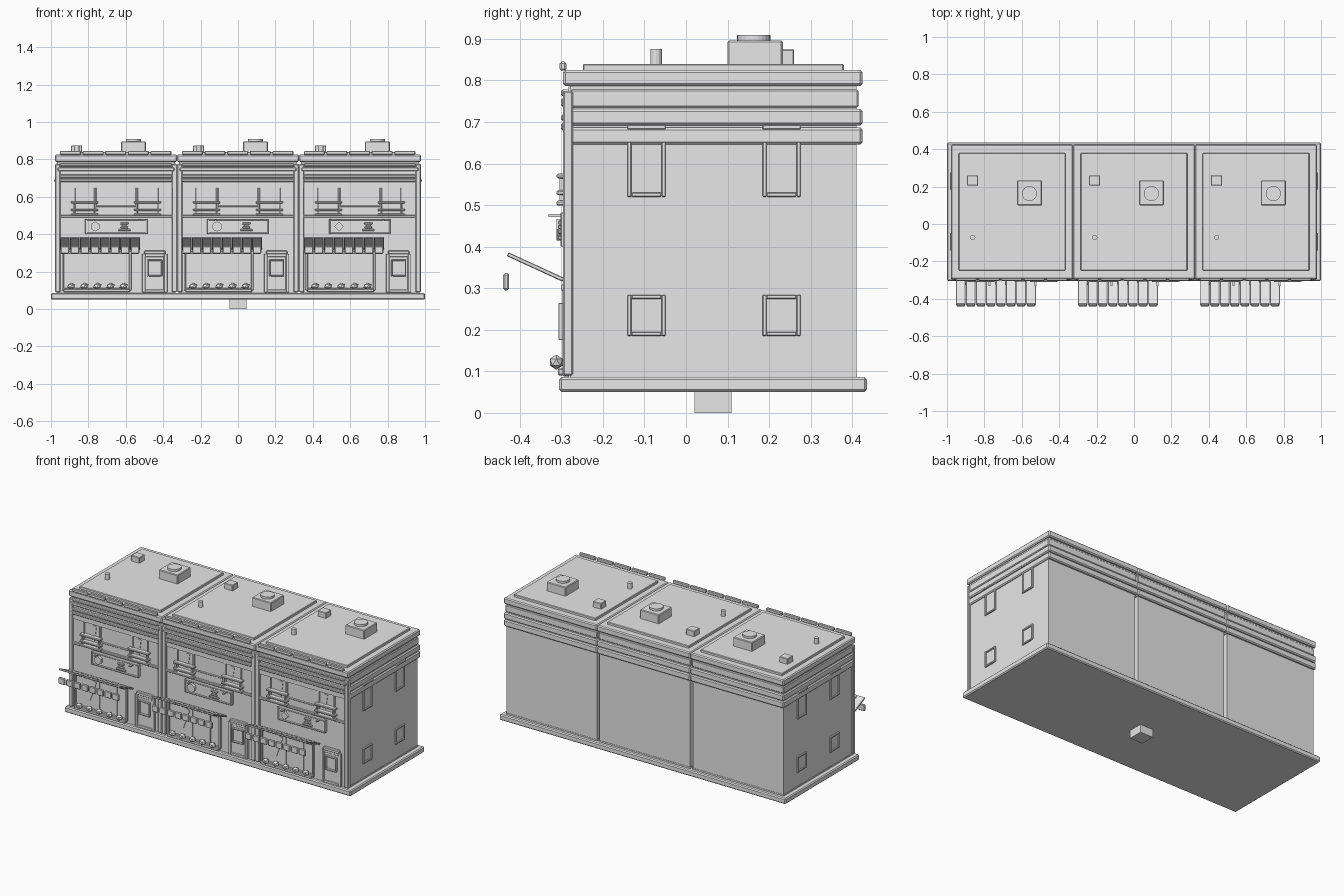
import bpy, bmesh, math
from mathutils import Matrix, Vector

grey = bpy.data.materials.new("plain_grey")
grey.diffuse_color = (0.8, 0.8, 0.8, 1)


def finish(name, bm):
    me = bpy.data.meshes.new(name)
    bm.to_mesh(me)
    bm.free()
    me.materials.append(grey)
    ob = bpy.data.objects.new(name, me)
    bpy.context.collection.objects.link(ob)
    return ob


def box(name, x, y, z, bevel=0.0, tilt=(0, 0, 0)):
    """Box from (min, max) ranges, optionally chamfered and tilted about its centre."""
    bm = bmesh.new()
    bmesh.ops.create_cube(bm, size=1)
    size = [r[1] - r[0] for r in (x, y, z)]
    mid = Vector([(r[0] + r[1]) / 2 for r in (x, y, z)])
    bmesh.ops.scale(bm, vec=size, verts=bm.verts)
    if bevel:
        bmesh.ops.bevel(bm, geom=bm.edges[:], offset=bevel, segments=1,
                        affect='EDGES', profile=0.5)
    for axis, a in zip("XYZ", tilt):
        if a:
            bmesh.ops.rotate(bm, matrix=Matrix.Rotation(a, 3, axis), verts=bm.verts)
    bmesh.ops.translate(bm, vec=mid, verts=bm.verts)
    return finish(name, bm)


def disc(name, x, y, z, r, depth, sides=16, facing_front=False):
    bm = bmesh.new()
    bmesh.ops.create_cone(bm, cap_ends=True, segments=sides, radius1=r, radius2=r, depth=depth)
    if facing_front:
        bmesh.ops.rotate(bm, matrix=Matrix.Rotation(math.pi / 2, 3, 'X'), verts=bm.verts)
    bmesh.ops.translate(bm, vec=(x, y, z), verts=bm.verts)
    return finish(name, bm)


def lump(name, x, y, z, r):
    bm = bmesh.new()
    bmesh.ops.create_icosphere(bm, subdivisions=1, radius=r)
    bmesh.ops.scale(bm, vec=(1.2, 0.9, 0.9), verts=bm.verts)
    bmesh.ops.translate(bm, vec=(x, y, z), verts=bm.verts)
    return finish(name, bm)


def front_frame(name, x, z, y, w, t=0.01):
    """Four bars around an opening on the front, standing t proud of y."""
    ys = (y - t, y + 0.005)
    for xr in ((x[0], x[0] + w), (x[1] - w, x[1])):
        box(name, xr, ys, z, 0.002)
    for zr in ((z[0], z[0] + w), (z[1] - w, z[1])):
        box(name, (x[0] + w, x[1] - w), ys, zr, 0.002)


# Base slab and the peg under it
box("base_slab", (-1, 1), (-0.305, 0.435), (0.05, 0.086), 0.006)
box("base_peg", (-0.045, 0.045), (0.02, 0.11), (0, 0.052))

FACE = -0.283
for m in range(3):
    c = (m - 1) * 0.652

    def X(a, b):
        return (c + a, c + b)

    # Walls, trim and bands
    box("wall", X(-0.316, 0.316), (-0.278, 0.41), (0.08, 0.79))
    box("wall_foot", X(-0.318, 0.318), (-0.278, 0.412), (0.086, 0.095))
    box("front_face", X(-0.30, 0.30), (FACE, -0.27), (0.086, 0.785))
    for z in ((0.646, 0.687), (0.691, 0.731)):
        box("wall_band", X(-0.326, 0.326), (-0.278, 0.425), z, 0.006)
    box("parapet_band", X(-0.321, 0.321), (-0.278, 0.415), (0.735, 0.778), 0.004)
    for s in (-1, 1):
        a, b = sorted((s * 0.326, s * 0.298))
        box("front_pilaster", X(a, b), (-0.296, -0.272), (0.09, 0.775), 0.004)

    # Roof
    box("roof_cornice", X(-0.326, 0.326), (-0.296, 0.425), (0.786, 0.825), 0.006)
    box("roof_panel", X(-0.285, 0.285), (-0.248, 0.38), (0.82, 0.84), 0.003)
    for i in range(5):
        x0 = -0.30 + i * 0.121
        box("roof_edge_bar", X(x0, x0 + 0.112), (-0.304, -0.288), (0.824, 0.845), 0.004)
    box("roof_vent", X(0.027, 0.16), (0.10, 0.233), (0.83, 0.896), 0.004)
    disc("vent_cap", c + 0.093, 0.163, 0.90, 0.04, 0.018, 24)
    box("roof_hatch", X(-0.24, -0.181), (0.205, 0.26), (0.83, 0.875), 0.003)
    disc("roof_pipe", c - 0.21, -0.072, 0.855, 0.014, 0.04, 12)

    # Horizontal mouldings of the front
    for z, w in (((0.762, 0.778), 0.30), ((0.737, 0.757), 0.312),
                 ((0.703, 0.718), 0.30), ((0.68, 0.697), 0.30)):
        box("front_moulding", X(-w, w), (-0.301, -0.275), z, 0.004)
    box("storey_ledge", X(-0.30, 0.30), (-0.294, -0.275), (0.49, 0.503), 0.002)
    box("upper_wall_strip", X(-0.30, 0.30), (-0.290, -0.275), (0.648, 0.68))
    front_frame("centre_panel", X(-0.112, 0.112), (0.545, 0.655), FACE, 0.008, 0.006)

    # Upper windows with slanted highlight and balcony rails
    for s in (-1, 1):
        k = s * 0.168
        front_frame("upper_window", X(k - 0.058, k + 0.058), (0.503, 0.655), FACE, 0.008, 0.007)
        box("window_highlight", X(k - 0.012 * s - 0.012, k - 0.012 * s + 0.012),
            (FACE - 0.003, FACE + 0.003), (0.545, 0.64), 0, (0, 0.14, 0))
        for z in (0.505, 0.53, 0.57):
            box("balcony_rail", X(k - 0.072, k + 0.072), (-0.311, -0.28), (z - 0.006, z + 0.006), 0.003)
        for j in (-0.058, 0.058):
            box("balcony_post", X(k + j - 0.004, k + j + 0.004), (-0.304, -0.294), (0.505, 0.57))

    # Sign board with a round badge and a stacked cup emblem
    box("sign_board", X(-0.165, 0.167), (-0.296, -0.275), (0.40, 0.482), 0.003)
    front_frame("sign_frame", X(-0.165, 0.167), (0.40, 0.482), -0.296, 0.008, 0.006)
    disc("sign_badge", c - 0.112, -0.303, 0.441, 0.026, 0.016, (6, 16, 4)[m], True)
    for w, z in ((0.032, 0.422), (0.020, 0.436), (0.012, 0.447), (0.022, 0.458)):
        box("sign_emblem", X(0.045 - w, 0.045 + w), (-0.308, -0.295), (z - 0.005, z + 0.005), 0.002)
    for j in (-0.12, 0.125):
        box("sign_lamp_arm", X(j - 0.005, j + 0.005), (-0.331, -0.28), (0.471, 0.479))

    # Awning: tilted slats and hanging valance pieces
    tilt = -math.atan2(0.062, 0.135)
    for i in range(8):
        x0 = -0.30 + i * 0.0537
        box("awning_slat", X(x0, x0 + 0.0515), (-0.436, -0.288), (0.346, 0.356), 0.002, (tilt, 0, 0))
        box("awning_valance", X(x0 + 0.003, x0 + 0.049), (-0.44, -0.426), (0.295, 0.336), 0.004)

    # Shop window with mullions, highlight and a produce shelf
    front_frame("shop_window", X(-0.29, 0.082), (0.10, 0.31), FACE, 0.012, 0.012)
    for j in (-0.118, 0.005):
        box("shop_mullion", X(j - 0.003, j + 0.003), (-0.289, -0.28), (0.11, 0.30))
    box("shop_highlight", X(-0.208, -0.158), (FACE - 0.004, FACE + 0.004), (0.165, 0.295),
        0, (0, 0.34, 0))
    box("produce_shelf", X(-0.28, 0.075), (-0.308, -0.28), (0.09, 0.108), 0.003)
    for i in range(5):
        lump("produce", c - 0.24 + i * 0.07, -0.312, 0.122, 0.02)

    # Shop door
    box("door", X(0.155, 0.258), (-0.293, -0.275), (0.088, 0.295), 0.003)
    front_frame("door_frame", X(0.14, 0.274), (0.088, 0.295), FACE, 0.016, 0.014)
    box("door_lintel", X(0.15, 0.264), (-0.300, -0.275), (0.292, 0.312), 0.004)
    front_frame("door_pane", X(0.167, 0.247), (0.175, 0.265), -0.293, 0.007, 0.014)

# Windows on both end walls
for s in (-1, 1):
    xs = sorted((s * 0.960, s * 0.977))
    pane = sorted((s * 0.960, s * 0.970))
    for k in (-0.095, 0.23):
        for z0, z1 in ((0.185, 0.284), (0.52, 0.69)):
            w = 0.01
            for yr in ((k - 0.046, k - 0.046 + w), (k + 0.046 - w, k + 0.046)):
                box("side_window_frame", xs, yr, (z0, z1), 0.002)
            for zr in ((z0, z0 + w), (z1 - w, z1)):
                box("side_window_frame", xs, (k - 0.036, k + 0.036), zr, 0.002)
            box("side_window_pane", pane, (k - 0.038, k + 0.038), (z0 + 0.005, z1 - 0.005))
        lint = sorted((s * 0.97, s * 0.984))
        box("side_window_lintel", lint, (k - 0.046, k + 0.046), (0.682, 0.693), 0.002)
